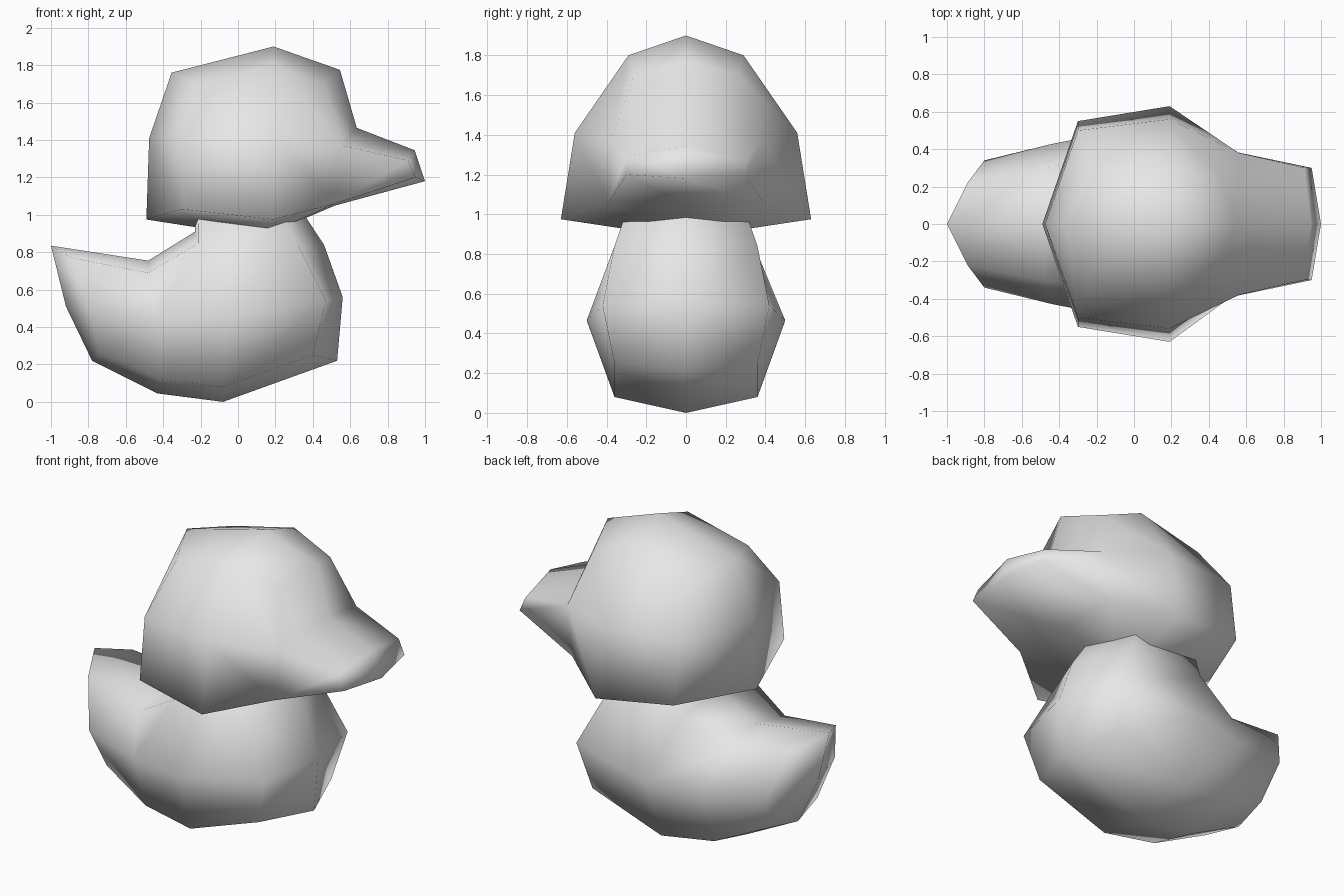
import bpy
import bmesh

cube = bpy.data.objects.get("Cube")
if cube:
    bpy.data.objects.remove(cube, do_unlink=True)

grey = bpy.data.materials.new("plain grey")
grey.use_nodes = True
grey.diffuse_color = (0.8, 0.8, 0.8, 1)
grey.node_tree.nodes["Principled BSDF"].inputs["Base Color"].default_value = (0.8, 0.8, 0.8, 1)


def loft(sections, start, end):
    """Skin 5-point half sections, mirrored in y, with a fan at each end."""
    bm = bmesh.new()
    rings = []
    for half in sections:
        pts = list(half) + [(x, -y, z) for x, y, z in half[3:0:-1]]
        rings.append([bm.verts.new(p) for p in pts])
    quads = {}
    for i in range(len(rings) - 1):
        a, b = rings[i], rings[i + 1]
        for j in range(8):
            k = (j + 1) % 8
            quads[i, j] = bm.faces.new((a[j], a[k], b[k], b[j]))
    for ring, centre in ((rings[0], start), (rings[-1], end)):
        c = bm.verts.new(centre)
        for j in range(8):
            bm.faces.new((ring[j], ring[(j + 1) % 8], c))
    return bm, quads


def pull_out(bm, faces, move):
    """Extrude faces and place each new vertex with move(co)."""
    new = bmesh.ops.extrude_face_region(bm, geom=faces)["geom"]
    for v in new:
        if isinstance(v, bmesh.types.BMVert):
            v.co = move(v.co)
    old = [f for f in faces if f.is_valid]
    if old:
        bmesh.ops.delete(bm, geom=old, context='FACES')


def finish(bm, name):
    bmesh.ops.recalc_face_normals(bm, faces=bm.faces[:])
    for f in bm.faces:
        f.smooth = True
    mesh = bpy.data.meshes.new(name)
    bm.to_mesh(mesh)
    bm.free()
    mesh.materials.append(grey)
    obj = bpy.data.objects.new(name, mesh)
    bpy.context.collection.objects.link(obj)


# Body: sections from tail to chest, each from top centre to bottom centre
body, quads = loft([
    [(-1.0, 0, .835), (-.89, .22, .77), (-.80, .34, .50), (-.74, .25, .26), (-.78, 0, .22)],
    [(-.48, 0, .755), (-.48, .30, .69), (-.43, .43, .45), (-.42, .32, .12), (-.43, 0, .045)],
    [(-.23, 0, .91), (-.21, .34, .85), (-.06, .50, .465), (-.08, .36, .08), (-.08, 0, 0)],
    [(.46, 0, .84), (.32, .36, .84), (.47, .42, .54), (.40, .36, .25), (.53, 0, .22)],
], (-.92, 0, .51), (.56, 0, .56))

# Neck rises from the top of the body into the head
pull_out(body, [quads[2, 0], quads[2, 7]],
         lambda c: (c.x - .25 * (c.x + .23), c.y * .75, 1.1))
finish(body, "body")

# Head: rings from jaw to crown, each from back centre to front centre
head, quads = loft([
    [(-.49, 0, .975), (-.30, .55, 1.03), (.19, .63, .975), (.52, .39, 1.06), (.52, 0, 1.05)],
    [(-.475, 0, 1.41), (-.30, .50, 1.41), (.19, .56, 1.41), (.56, .38, 1.37), (.635, 0, 1.465)],
    [(-.355, 0, 1.76), (-.23, .29, 1.70), (.19, .29, 1.80), (.46, .26, 1.70), (.545, 0, 1.775)],
], (.12, 0, .88), (.19, 0, 1.90))

# Beak grows from the lower front of the head
tip = {(True, True): (.945, 0, 1.345), (False, True): (1.0, 0, 1.18),
       (True, False): (.91, .30, 1.29), (False, False): (.95, .30, 1.20)}


def beak_tip(c):
    x, y, z = tip[c.z > 1.2, abs(c.y) < .1]
    return (x, y if c.y > 0 else -y, z)


pull_out(head, [quads[0, 3], quads[0, 4]], beak_tip)
finish(head, "head_with_beak")
